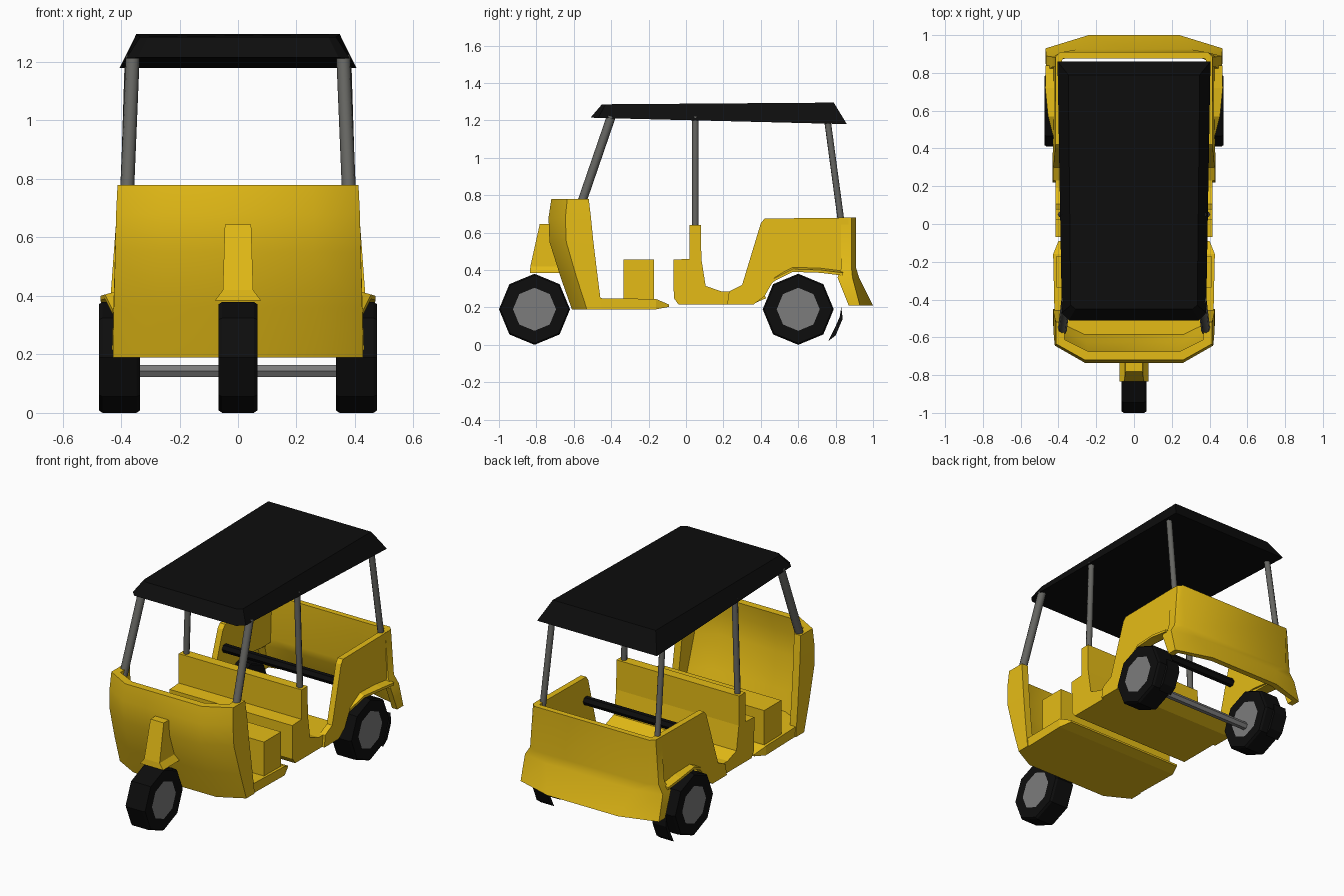
import bpy, bmesh, math
from mathutils import Vector

if "Cube" in bpy.data.objects:
    bpy.data.objects.remove(bpy.data.objects["Cube"])


def material(name, r, g, b):
    m = bpy.data.materials.new(name)
    m.diffuse_color = (r, g, b, 1)
    m.use_nodes = True
    m.node_tree.nodes["Principled BSDF"].inputs["Base Color"].default_value = m.diffuse_color
    return m


YELLOW = material("yellow paint", 0.78, 0.50, 0.008)
BLACK = material("black rubber", 0.004, 0.004, 0.004)
GREY = material("hub grey", 0.2, 0.2, 0.2)
DARK = material("post grey", 0.13, 0.13, 0.12)


def loft(name, rings, mat, cap_mat=None, smooth=None):
    """Skin a list of equal-length closed rings and cap both ends."""
    bm = bmesh.new()
    rows = [[bm.verts.new(p) for p in ring] for ring in rings]
    n = len(rows[0])
    for a, b in zip(rows, rows[1:]):
        for i in range(n):
            j = (i + 1) % n
            bm.faces.new((a[i], a[j], b[j], b[i]))
    for row in (rows[0], rows[-1]):
        bm.faces.new(row).material_index = 1 if cap_mat else 0
    bmesh.ops.recalc_face_normals(bm, faces=bm.faces[:])
    me = bpy.data.meshes.new(name)
    bm.to_mesh(me)
    bm.free()
    me.materials.append(mat)
    if cap_mat:
        me.materials.append(cap_mat)
    ob = bpy.data.objects.new(name, me)
    bpy.context.collection.objects.link(ob)
    if smooth:
        bpy.ops.object.select_all(action='DESELECT')
        ob.select_set(True)
        bpy.context.view_layer.objects.active = ob
        bpy.ops.object.shade_smooth_by_angle(angle=math.radians(smooth))
    return ob


def prism(name, profile, x0, x1, mat):
    """Side profile (y, z) extruded across x."""
    return loft(name, [[(x, y, z) for y, z in profile] for x in (x0, x1)], mat)


def rect_y(y, w, z0, z1):
    return [(-w, y, z0), (w, y, z0), (w, y, z1), (-w, y, z1)]


def rect_z(z, w, y0, y1):
    return [(-w, y0, z), (w, y0, z), (w, y1, z), (-w, y1, z)]


def u_ring(z, y_mid, x_mid, y_cor, x_cor, y_end, t, s):
    """U-shaped wall section; s points from the closed end to the open end."""
    outer = [(x_cor, y_end), (x_cor, y_cor), (x_mid, y_mid)]
    inner = [(x_cor - t, y_end), (x_cor - t, y_cor + s * t * .5),
             (x_mid - t * .4, y_mid + s * t)]
    half = lambda pts: pts + [(-x, y) for x, y in reversed(pts)]
    return [(x, y, z) for x, y in half(outer) + half(inner)[::-1]]


def rod(name, a, b, r, mat, sides=8):
    a, b = Vector(a), Vector(b)
    q = (b - a).to_track_quat('Z', 'Y')
    circle = [q @ Vector((r * math.cos(k * math.tau / sides),
                          r * math.sin(k * math.tau / sides), 0)) for k in range(sides)]
    return loft(name, [[p + c for c in circle] for p in (a, b)], mat, smooth=50)


def wheel(name, x, y, half):
    """Eight-sided tyre whose end caps are the hub discs."""
    def ring(px, r):
        return [(px, y + r * math.cos(k * math.pi / 4),
                 .19 + r * math.sin(k * math.pi / 4)) for k in range(8)]
    loft(name, [ring(x - half, .115), ring(x - half, .182), ring(x - half + .012, .19),
                ring(x + half - .012, .19), ring(x + half, .182), ring(x + half, .115)],
         BLACK, GREY)


# wheels and axle
wheel("front_wheel", 0, -.81, .066)
wheel("rear_wheel_right", .405, .60, .07)
wheel("rear_wheel_left", -.405, .60, .07)
rod("rear_axle", (-.335, .6, .143), (.335, .6, .143), .024, GREY, 6)

# front cowl, floor and wheel cover
loft("front_cowl", [u_ring(*lv, .045, 1) for lv in (
    (.19, -.61, .28, -.53, .428, -.45),
    (.36, -.67, .27, -.585, .425, -.472),
    (.55, -.73, .26, -.64, .42, -.495),
    (.68, -.735, .26, -.645, .417, -.508),
    (.78, -.72, .26, -.635, .412, -.52))], YELLOW, smooth=35)
loft("front_floor", [rect_y(-.60, .27, .19, .25), rect_y(-.52, .42, .19, .25),
                     rect_y(-.16, .428, .19, .245), rect_y(-.09, .40, .203, .215)], YELLOW)
loft("front_wheel_cover", [rect_z(.385, .078, -.835, -.66), rect_z(.42, .052, -.832, -.68),
                           rect_z(.645, .045, -.782, -.70)], YELLOW)

# driver seat box
prism("driver_seat", [(-.335, .24), (-.17, .24), (-.17, .455), (-.335, .455)], -.41, .41, YELLOW)

# passenger bench with rear floor
prism("bench_and_rear_floor", [
    (-.065, .25), (-.04, .215), (.35, .215), (.43, .25), (.40, .285), (.23, .285),
    (.19, .285), (.105, .315), (.082, .46), (.08, .64), (.02, .64), (.02, .46),
    (-.068, .455)], -.415, .415, YELLOW)

# rear tub: end wall with flared bumper
loft("rear_wall_and_bumper", [u_ring(*lv, .035, -1) for lv in (
    (.21, 1.0, .24, .93, .468, .87),
    (.36, .925, .30, .89, .466, .81),
    (.41, .91, .38, .885, .435, .83),
    (.68, .91, .39, .885, .415, .83))], YELLOW, smooth=35)

SIDE = [(.22, .215), (.36, .215), (.42, .26), (.46, .33), (.54, .395), (.60, .41), (.78, .39),
        (.87, .39), (.87, .68), (.42, .675), (.40, .65), (.30, .32), (.23, .285)]
FLAP = [(.83, .20), (.838, .14), (.80, .05), (.76, .02), (.80, .10), (.822, .15)]

for s, side in ((1, "right"), (-1, "left")):
    # sloping tub sides, leaning in towards the top
    loft("rear_side_" + side, [[(s * (x - .03 * (z - .3)), y, z) for y, z in SIDE]
                               for x in (.392, .428)], YELLOW)
    # flare over the rear wheel
    loft("rear_flare_" + side, [[(s * .40, y, z), (s * x, y, z - .015), (s * x, y, z - .03),
                                 (s * .40, y, z - .025)]
                                for y, x, z in ((.47, .43, .37), (.57, .455, .42),
                                                (.72, .47, .415), (.84, .468, .40))], YELLOW)
    prism("mud_flap_" + side, FLAP, s * .36, s * .45, BLACK)
    # roof posts
    rod("front_post_" + side, (s * .38, -.565, .74), (s * .36, -.40, 1.22), .024, DARK)
    rod("middle_post_" + side, (s * .385, .05, .60), (s * .365, .05, 1.22), .018, DARK)
    rod("rear_post_" + side, (s * .388, .832, .64), (s * .37, .755, 1.21), .018, DARK)

# grab bar across the tub
rod("grab_bar", (-.40, .42, .53), (.40, .42, .53), .026, BLACK, 6)

# roof: lower rim and narrower top
rim = [(-.405, .86, 1.18), (.405, .86, 1.18), (.382, -.47, 1.213), (.345, -.51, 1.215),
       (-.345, -.51, 1.215), (-.382, -.47, 1.213)]
top = [(-.348, .79, 1.295), (.348, .79, 1.295), (.335, -.43, 1.286), (.31, -.45, 1.285),
       (-.31, -.45, 1.285), (-.335, -.43, 1.286)]
loft("roof", [rim, top], BLACK)
